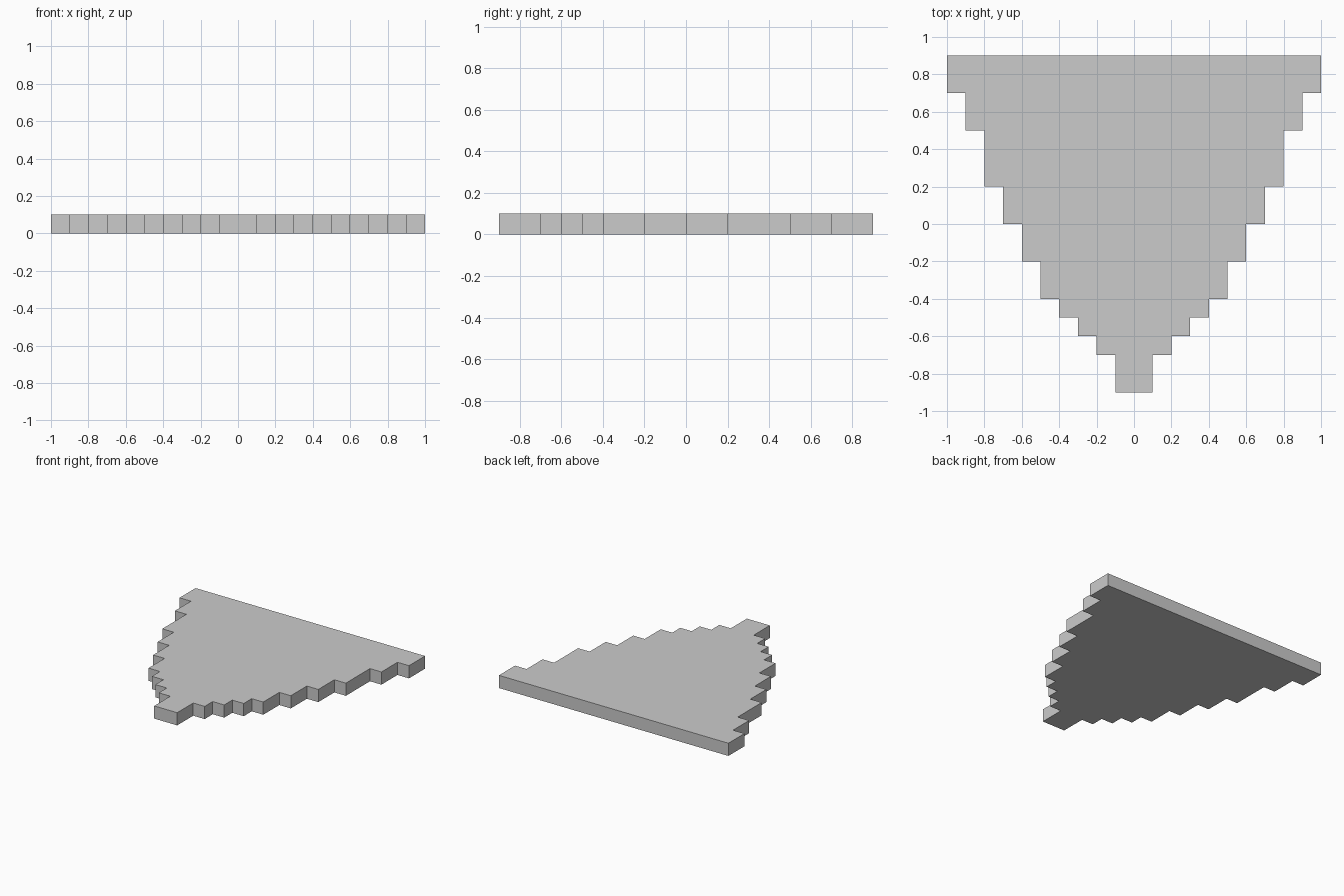
import bpy
import bmesh

if "Cube" in bpy.data.objects:
    bpy.data.objects.remove(bpy.data.objects["Cube"])

THICKNESS = 0.1
# y where each step ends; half-width grows by 0.1 per step
START_Y = -0.9
STEP_ENDS = [-0.7, -0.6, -0.5, -0.4, -0.2, 0.0, 0.2, 0.5, 0.7, 0.9]

# Right-hand staircase outline, from the narrow front to the wide back
right = []
y = START_Y
for i, end in enumerate(STEP_ENDS):
    half_width = 0.1 * (i + 1)
    right += [(half_width, y), (half_width, end)]
    y = end

# Mirror it to close the outline
outline = right + [(-x, y) for x, y in reversed(right)]

# Extrude the outline into a flat slab
bm = bmesh.new()
base = bm.faces.new([bm.verts.new((x, y, 0)) for x, y in outline])
extruded = bmesh.ops.extrude_face_region(bm, geom=[base], use_keep_orig=True)
top_verts = [g for g in extruded["geom"] if isinstance(g, bmesh.types.BMVert)]
bmesh.ops.translate(bm, verts=top_verts, vec=(0, 0, THICKNESS))
bmesh.ops.recalc_face_normals(bm, faces=bm.faces)

mesh = bpy.data.meshes.new("stepped_slab")
bm.to_mesh(mesh)
bm.free()
slab = bpy.data.objects.new("stepped_slab", mesh)
bpy.context.collection.objects.link(slab)
